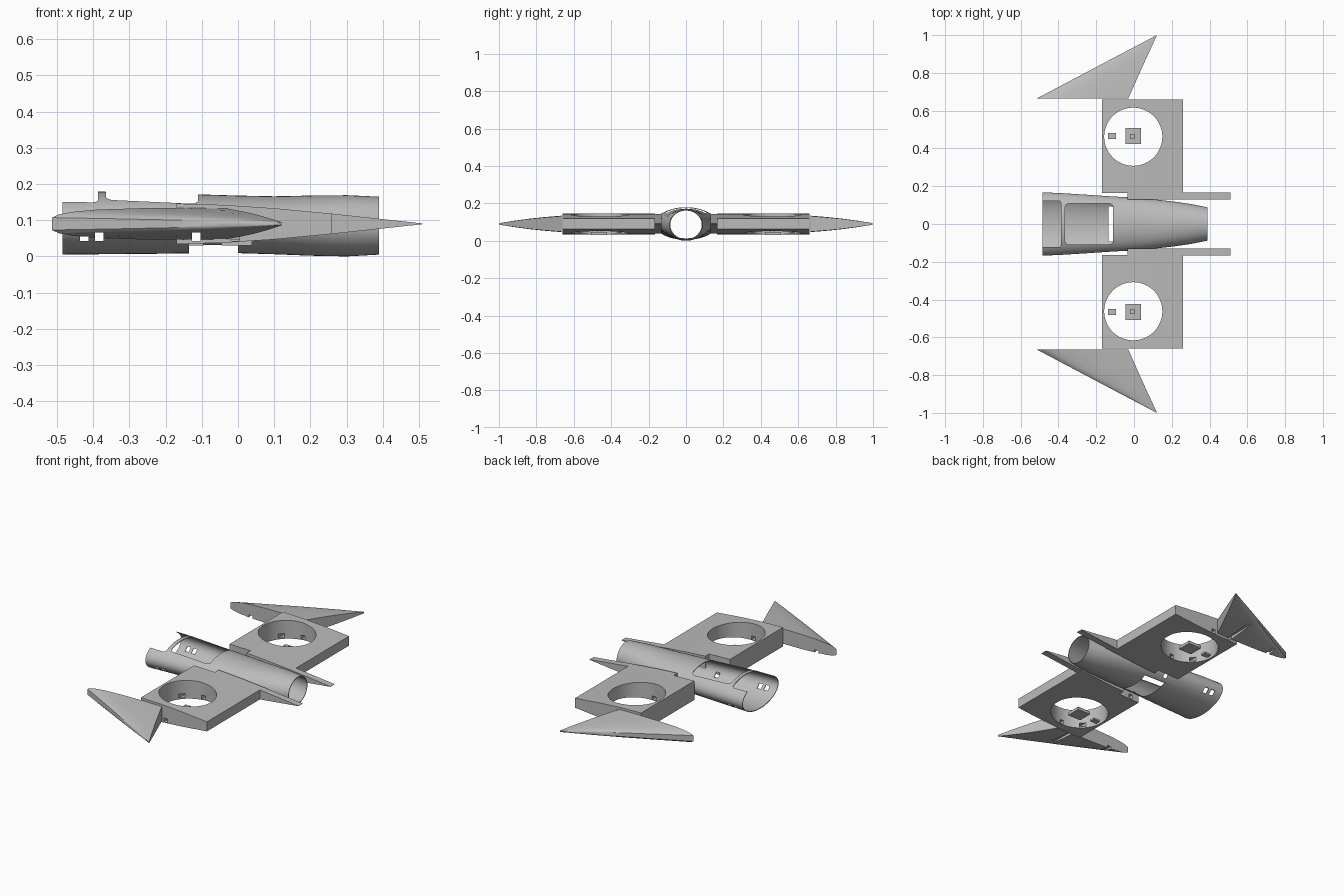
import bpy, bmesh, math
from mathutils import Vector

cube = bpy.data.objects.get("Cube")
if cube:
    bpy.data.objects.remove(cube, do_unlink=True)

grey = bpy.data.materials.new("plain grey")
grey.use_nodes = True
grey.diffuse_color = (0.5, 0.5, 0.5, 1)
grey.node_tree.nodes["Principled BSDF"].inputs["Base Color"].default_value = (0.5, 0.5, 0.5, 1)


def finish(name, bm):
    bmesh.ops.recalc_face_normals(bm, faces=bm.faces)
    me = bpy.data.meshes.new(name)
    bm.to_mesh(me)
    bm.free()
    ob = bpy.data.objects.new(name, me)
    bpy.context.collection.objects.link(ob)
    me.materials.append(grey)
    return ob


def loft(name, rings, caps=True):
    bm = bmesh.new()
    loops = [[bm.verts.new(p) for p in ring] for ring in rings]
    for a, b in zip(loops, loops[1:]):
        for i in range(len(a)):
            j = (i + 1) % len(a)
            bm.faces.new((a[i], a[j], b[j], b[i]))
    if caps:
        bm.faces.new(loops[0])
        bm.faces.new(loops[-1])
    return finish(name, bm)


def box(name, x0, x1, y0, y1, z0, z1, rounding=0):
    bm = bmesh.new()
    bmesh.ops.create_cube(bm, size=1)
    for v in bm.verts:
        v.co = Vector((x1 if v.co.x > 0 else x0, y1 if v.co.y > 0 else y0, z1 if v.co.z > 0 else z0))
    if rounding:
        edges = [e for e in bm.edges if abs(e.verts[0].co.z - e.verts[1].co.z) > 0.01]
        bmesh.ops.bevel(bm, geom=edges, offset=rounding, segments=4, affect='EDGES', profile=0.5)
    return finish(name, bm)


def cut(ob, cutters):
    for c in cutters:
        m = ob.modifiers.new("cut", 'BOOLEAN')
        m.operation, m.solver, m.object = 'DIFFERENCE', 'EXACT', c
    bpy.context.view_layer.update()
    dg = bpy.context.evaluated_depsgraph_get()
    me = bpy.data.meshes.new_from_object(ob.evaluated_get(dg))
    ob.modifiers.clear()
    ob.data = me
    for c in cutters:
        bpy.data.objects.remove(c, do_unlink=True)


def slot(x, w=0.024):
    return box("slot_cutter", x - w / 2, x + w / 2, -1.2, 1.2, 0.043, 0.066)


def smooth(ob):
    bpy.ops.object.select_all(action='DESELECT')
    ob.select_set(True)
    bpy.context.view_layer.objects.active = ob
    bpy.ops.object.shade_smooth_by_angle(angle=math.radians(30))


# Open fuselage tube: station x, half width, bottom, top
stations = [(-0.485, .168, .005, .178), (-.38, .163, .006, .179), (-.25, .155, .007, .175),
            (-.1, .145, .009, .171), (0, .14, .009, .168), (.1, .131, .006, .166), (.2, .12, .002, .168),
            (.3, .106, 0, .169), (.39, .088, .005, .165)]


def hull_ring(x, w, lo, hi, inset):
    w, h, mid = w - inset, (hi - lo) / 2 - inset, (hi + lo) / 2
    return [(x, w * math.cos(t * math.tau / 64), mid + h * math.sin(t * math.tau / 64)) for t in range(64)]


outer = [hull_ring(*s, 0) for s in stations]
inner = [hull_ring(*s, 0.004) for s in reversed(stations)]
fuselage = loft("fuselage_shell", outer + inner + outer[:1], caps=False)
bm = bmesh.new()
bm.from_mesh(fuselage.data)
bmesh.ops.remove_doubles(bm, verts=bm.verts, dist=1e-5)
bmesh.ops.recalc_face_normals(bm, faces=bm.faces)
bm.to_mesh(fuselage.data)
bm.free()
cut(fuselage, [
    box("cockpit_cutter", -.365, -.11, -.108, .108, .1, .3, 0.02),
    box("nose_cutter", -.6, -.387, -.123, .123, .1, .3, 0.012),
    box("hatch_cutter", -.135, 0, -.2, .2, -.1, .031),
    slot(-.383), slot(-.425), slot(-.115)])
smooth(fuselage)

# Wing thickness by station: x, half height about the mid plane
MID = 0.09
taper = [(-.17, .056), (-.035, .052), (.1, .043), (.26, .028), (.51, .001)]


def wing_ring(points, y):
    return [(x, y, MID + h) for x, h in points] + [(x, y, MID - h) for x, h in reversed(points)]


for side, s in (("left", 1), ("right", -1)):
    # Fan wing with round duct and spar slots
    wing = loft(side + "_fan_wing", [wing_ring(taper[:4], s * y) for y in (.165, .66)])
    bm = bmesh.new()
    bmesh.ops.create_cone(bm, cap_ends=True, segments=64, radius1=.154, radius2=.154, depth=1)
    bmesh.ops.translate(bm, verts=bm.verts, vec=(-.004, s * .462, 0))
    cut(wing, [finish("duct_cutter", bm), slot(-.115), slot(-.008)])
    smooth(wing)

    # Root rib reaching back to a point
    rib = loft(side + "_root_rib", [wing_ring(taper[1:], s * y) for y in (.13, .168)])
    smooth(rib)

    # Motor mount and small tray inside the duct
    y = s * .465
    box(side + "_motor_mount", -.046, .038, y - .042, y + .042, .03, .047)
    box(side + "_motor_post", -.02, .005, y - .012, y + .012, .047, .065)
    box(side + "_small_tray", -.137, -.095, y - .016, y + .016, .03, .04)

    # Swept wing tip: sections shrink toward the outer point
    rings = []
    for y, x0, x1, k in ((.665, -.514, -.03, 1), (.75, -.353, .008, .84), (.835, -.192, .046, .64),
                         (.92, -.031, .085, .38), (.998, .117, .121, .1)):
        section = [(0, .017), (.04, .026), (.12, .033), (.25, .039), (.5, .043), (.75, .044), (1, .042)]
        rings.append(wing_ring([(x0 + (x1 - x0) * u, h * k) for u, h in section], s * y))
    tip = loft(side + "_wing_tip", rings)
    cut(tip, [slot(-.383), slot(-.115),
              box("notch_cutter", -.437, -.413, -1.2, 1.2, .03, .055)])
    smooth(tip)
